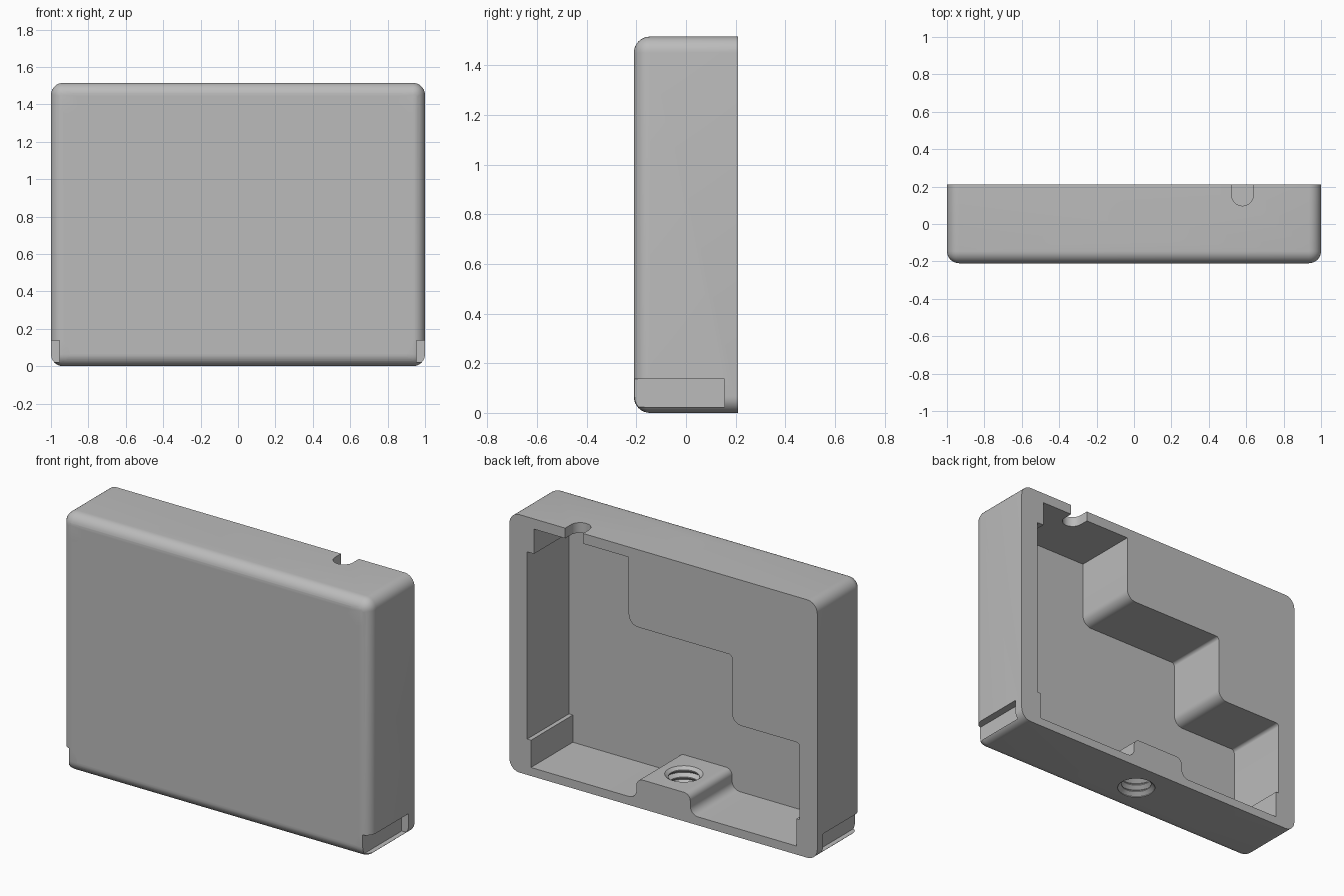
import bpy, bmesh, math
from mathutils import Matrix, Vector

if "Cube" in bpy.data.objects:
    bpy.data.objects.remove(bpy.data.objects["Cube"])

H, FRONT, BACK = 1.515, -0.21, 0.21

grey = bpy.data.materials.new("plain grey")
grey.use_nodes = True
colour = (0.5, 0.5, 0.5, 1)
grey.diffuse_color = colour
grey.node_tree.nodes["Principled BSDF"].inputs["Base Color"].default_value = colour


def to_object(name, bm):
    bmesh.ops.recalc_face_normals(bm, faces=bm.faces)
    mesh = bpy.data.meshes.new(name)
    bm.to_mesh(mesh)
    bm.free()
    mesh.materials.append(grey)
    obj = bpy.data.objects.new(name, mesh)
    bpy.context.scene.collection.objects.link(obj)
    return obj


def rounded(corners, steps=8):
    """Turn (x, z, radius) corners into an outline with round corners."""
    out = []
    for i, (x, z, r) in enumerate(corners):
        p = Vector((x, z))
        if not r:
            out.append(p)
            continue
        a = (Vector(corners[i - 1][:2]) - p).normalized() * r
        b = (Vector(corners[(i + 1) % len(corners)][:2]) - p).normalized() * r
        for k in range(steps + 1):
            t = k / steps * math.pi / 2
            out.append(p + a * (1 - math.sin(t)) + b * (1 - math.cos(t)))
    return out


def prism(name, outline, low, high, axis="y"):
    """Extrude an outline along y (points are x, z) or z (points are x, y)."""
    bm = bmesh.new()
    place = (lambda p: (p[0], low, p[1])) if axis == "y" else (lambda p: (p[0], p[1], low))
    face = bm.faces.new([bm.verts.new(place(p)) for p in outline])
    moved = bmesh.ops.extrude_face_region(bm, geom=[face])["geom"]
    shift = Vector((0, high - low, 0)) if axis == "y" else Vector((0, 0, high - low))
    bmesh.ops.translate(bm, vec=shift, verts=[v for v in moved if isinstance(v, bmesh.types.BMVert)])
    return to_object(name, bm)


def lathe(name, profile, origin, direction, sides=48):
    """Revolve (radius, depth) points about an axis running along direction."""
    bm = bmesh.new()
    verts = [bm.verts.new((r, 0, h)) for r, h in profile]
    edges = [bm.edges.new(pair) for pair in zip(verts, verts[1:])]
    bmesh.ops.spin(bm, geom=verts + edges, axis=(0, 0, 1), cent=(0, 0, 0),
                   angle=math.tau, steps=sides, use_duplicate=False)
    bmesh.ops.remove_doubles(bm, verts=bm.verts, dist=1e-4)
    turn = Vector(direction).to_track_quat("Z", "Y").to_matrix().to_4x4()
    bm.transform(Matrix.Translation(origin) @ turn)
    return to_object(name, bm)


def threaded(name, origin, direction, turns, depth):
    """Threaded bore that opens into a clear bore up to the given depth."""
    major, minor, pitch = 0.105, 0.083, 0.042
    pts = [(0, -0.05), (major, -0.05), (major, 0.004)]
    for i in range(turns):
        z = 0.004 + i * pitch
        pts += [(minor, z + pitch * 0.45), (minor, z + pitch * 0.6), (major, z + pitch)]
    pts += [(major, depth), (0, depth)]
    return lathe(name, pts, origin, direction)


# Outer shell: block rounded on the corners and the front rim, sharp at the back
bm = bmesh.new()
bmesh.ops.create_cube(bm, size=1)
bmesh.ops.scale(bm, vec=(2, BACK - FRONT, H), verts=bm.verts)
bmesh.ops.translate(bm, vec=(0, 0, H / 2), verts=bm.verts)
soft = [e for e in bm.edges if min(v.co.y for v in e.verts) < 0]
bmesh.ops.bevel(bm, geom=soft, offset=0.065, segments=8, profile=0.5, affect="EDGES")
housing = to_object("housing", bm)

# Stepped cavity open at the back
cavity = [(0.84, 1.455, 0), (0.225, 1.455, 0), (0.225, 1.06, 0.06), (-0.446, 1.06, 0.02),
          (-0.446, 0.66, 0.06), (-0.885, 0.66, 0.02), (-0.885, 0.21, 0), (-0.865, 0.21, 0),
          (-0.865, 0.05, 0), (-0.175, 0.05, 0.05), (-0.175, 0.17, 0.04), (0.175, 0.17, 0.04),
          (0.175, 0.05, 0.05), (0.86, 0.05, 0), (0.86, 0.21, 0), (0.885, 0.21, 0),
          (0.885, 1.31, 0), (0.84, 1.31, 0)]
cutters = [prism("cavity_cutter", rounded(cavity), -0.178, 0.4)]

# Cable notch in the top wall
notch = [(0.522, 0.097, 0.058), (0.638, 0.097, 0.058), (0.638, 0.4, 0), (0.522, 0.4, 0)]
cutters.append(prism("notch_cutter", rounded(notch), 1.4, 1.6, "z"))

# Threaded mounting holes in the front, top and bottom
cutters += [threaded("front_hole", (-0.68, FRONT, 1.21), (0, 1, 0), 5, 0.6),
            threaded("top_hole", (0, 0.02, H), (0, 0, -1), 5, 0.6),
            threaded("bottom_hole", (0, 0.02, 0), (0, 0, 1), 4, 0.25)]

# Screw holes with deep counterbores; the lower ones open to the sides
bore, seat = 0.057, 0.155
for s in (-1, 1):
    for x, z in ((0.913, 1.413), (0.955, 0.08)):
        profile = [(0, -0.4), (bore, -0.4), (bore, seat), (0.022, seat), (0.022, 0.4), (0, 0.4)]
        cutters.append(lathe("screw_cutter", profile, (s * x, 0, z), (0, 1, 0), 32))
    slot = [(s * 0.955, 0.08 - bore), (s * 1.2, 0.08 - bore),
            (s * 1.2, 0.08 + bore), (s * 0.955, 0.08 + bore)]
    cutters.append(prism("side_slot_cutter", slot, -0.4, seat))

# Carve everything and drop the cutters
bpy.context.view_layer.objects.active = housing
housing.select_set(True)
for cutter in cutters:
    mod = housing.modifiers.new(cutter.name, "BOOLEAN")
    mod.operation, mod.solver, mod.object = "DIFFERENCE", "EXACT", cutter
    bpy.ops.object.modifier_apply(modifier=mod.name)
    bpy.data.objects.remove(cutter)
bpy.ops.object.shade_smooth_by_angle(angle=math.radians(30))
